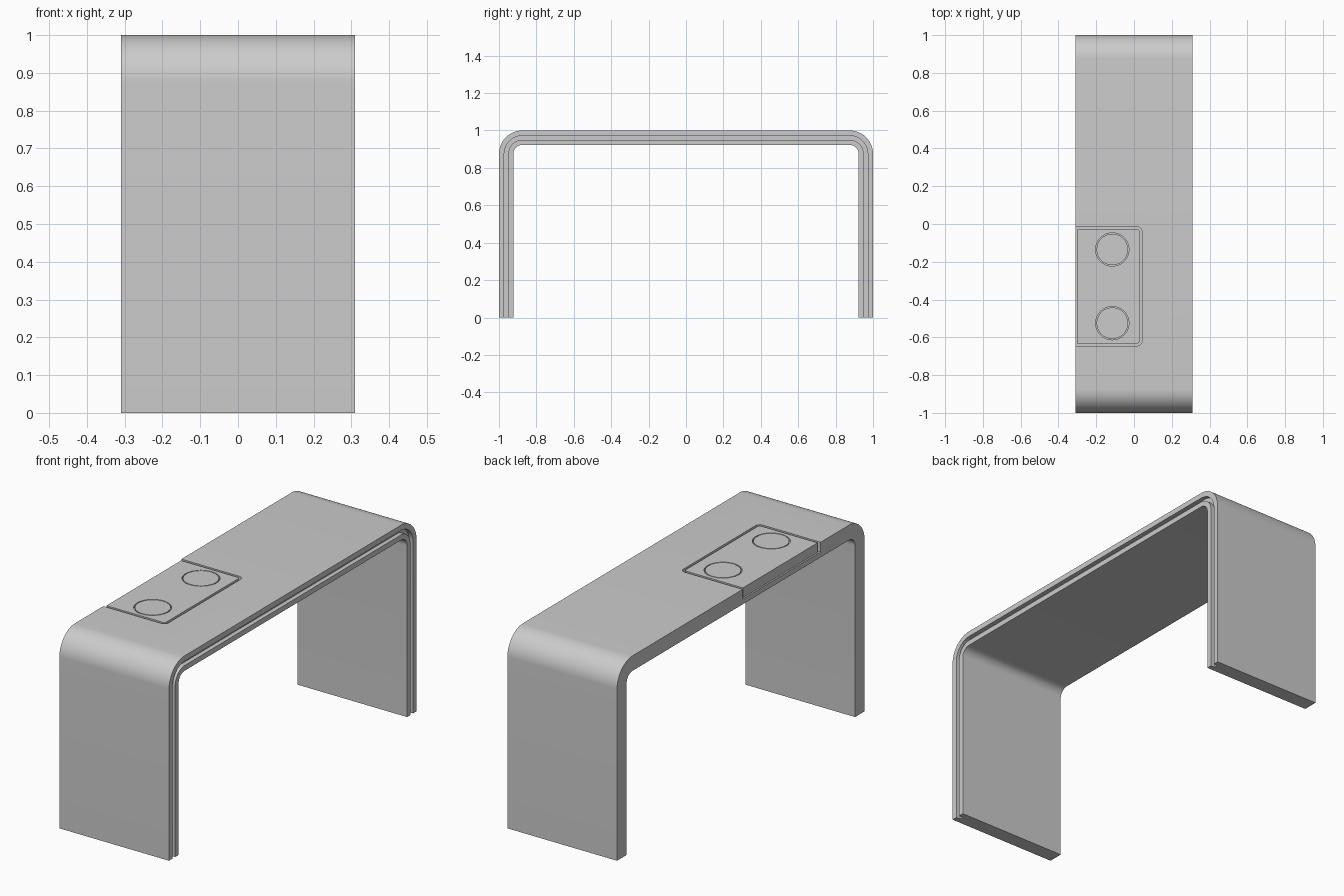
import bpy, bmesh, math

if "Cube" in bpy.data.objects:
    bpy.data.objects.remove(bpy.data.objects["Cube"], do_unlink=True)

grey = bpy.data.materials.new("matte_grey")
grey.use_nodes = True
grey.diffuse_color = (0.6, 0.6, 0.6, 1)
grey.node_tree.nodes["Principled BSDF"].inputs["Base Color"].default_value = (0.6, 0.6, 0.6, 1)

HALF_W, THICK, RADIUS = 0.31, 0.077, 0.125
GROOVE = (0.028, 0.05, 0.022)          # start, end, depth
POCKET_FLOOR = 0.95
DISCS = [(-0.115, -0.135), (-0.115, -0.525)]


def make_object(name, bm):
    bmesh.ops.recalc_face_normals(bm, faces=bm.faces)
    mesh = bpy.data.meshes.new(name)
    bm.to_mesh(mesh)
    bm.free()
    mesh.materials.append(grey)
    obj = bpy.data.objects.new(name, mesh)
    bpy.context.collection.objects.link(obj)
    return obj


def prism(name, outline, z0, z1):
    """Vertical prism from a flat outline."""
    bm = bmesh.new()
    face = bm.faces.new([bm.verts.new((x, y, z0)) for x, y in outline])
    grown = bmesh.ops.extrude_face_region(bm, geom=[face])["geom"]
    top = [v for v in grown if isinstance(v, bmesh.types.BMVert)]
    bmesh.ops.translate(bm, verts=top, vec=(0, 0, z1 - z0))
    return make_object(name, bm)


def tab(x0, x1, y0, y1, r, steps=8):
    """Rectangle whose two +x corners are rounded."""
    pts = [(x0, y1), (x0, y0)]
    for cy, start in ((y0 + r, -90), (y1 - r, 0)):
        for i in range(steps + 1):
            a = math.radians(start + 90 * i / steps)
            pts.append((x1 - r + r * math.cos(a), cy + r * math.sin(a)))
    return pts


def circle(centre, r, n=64):
    return [(centre[0] + r * math.cos(i * math.tau / n),
             centre[1] + r * math.sin(i * math.tau / n)) for i in range(n)]


def select_only(obj):
    bpy.ops.object.select_all(action="DESELECT")
    obj.select_set(True)
    bpy.context.view_layer.objects.active = obj


def cut(obj, cutter):
    mod = obj.modifiers.new("cut", "BOOLEAN")
    mod.operation, mod.solver, mod.object = "DIFFERENCE", "EXACT", cutter
    cutter.hide_render = True
    select_only(obj)
    bpy.ops.object.modifier_apply(modifier=mod.name)
    bpy.data.objects.remove(cutter, do_unlink=True)


# Bench shell: a grooved cross-section swept along an upside-down U
g0, g1, depth = GROOVE
section = [(-HALF_W, 0), (HALF_W, 0), (HALF_W, g0), (HALF_W - depth, g0),
           (HALF_W - depth, g1), (HALF_W, g1), (HALF_W, THICK), (-HALF_W, THICK)]
c = 1 - RADIUS
arc = [math.radians(90 * i / 16) for i in range(17)]
# Each station: arc centre y, centre z, outward direction
stations = [(-c, 0, -1, 0)]
stations += [(-c, c, -math.cos(a), math.sin(a)) for a in arc]
stations += [(c, c, math.sin(a), math.cos(a)) for a in arc]
stations += [(c, 0, 1, 0)]
bm = bmesh.new()
rings = [[bm.verts.new((x, cy + dy * (RADIUS - d), cz + dz * (RADIUS - d)))
          for x, d in section] for cy, cz, dy, dz in stations]
n = len(section)
for a, b in zip(rings, rings[1:]):
    for i in range(n):
        j = (i + 1) % n
        bm.faces.new((a[i], a[j], b[j], b[i]))
bm.faces.new(rings[0])
bm.faces.new(rings[-1])
shell = make_object("bench_shell", bm)

# Pocket in the top, open on the right side
cut(shell, prism("pocket_cutter", tab(-0.4, 0.042, -0.645, -0.015, 0.025), POCKET_FLOOR, 1.1))

# Inset plate with two thin ring grooves
plate = prism("inset_plate", tab(-0.302, 0.029, -0.632, -0.028, 0.012), POCKET_FLOOR, 1)
for centre in DISCS:
    cut(plate, prism("disc_cutter", circle(centre, 0.088), 0.985, 1.1))
    disc = prism("round_pad", circle(centre, 0.083), 0.985, 1)
    select_only(disc)
    bpy.ops.object.shade_smooth_by_angle(angle=math.radians(30))

for obj in (shell, plate):
    select_only(obj)
    bpy.ops.object.shade_smooth_by_angle(angle=math.radians(30))
